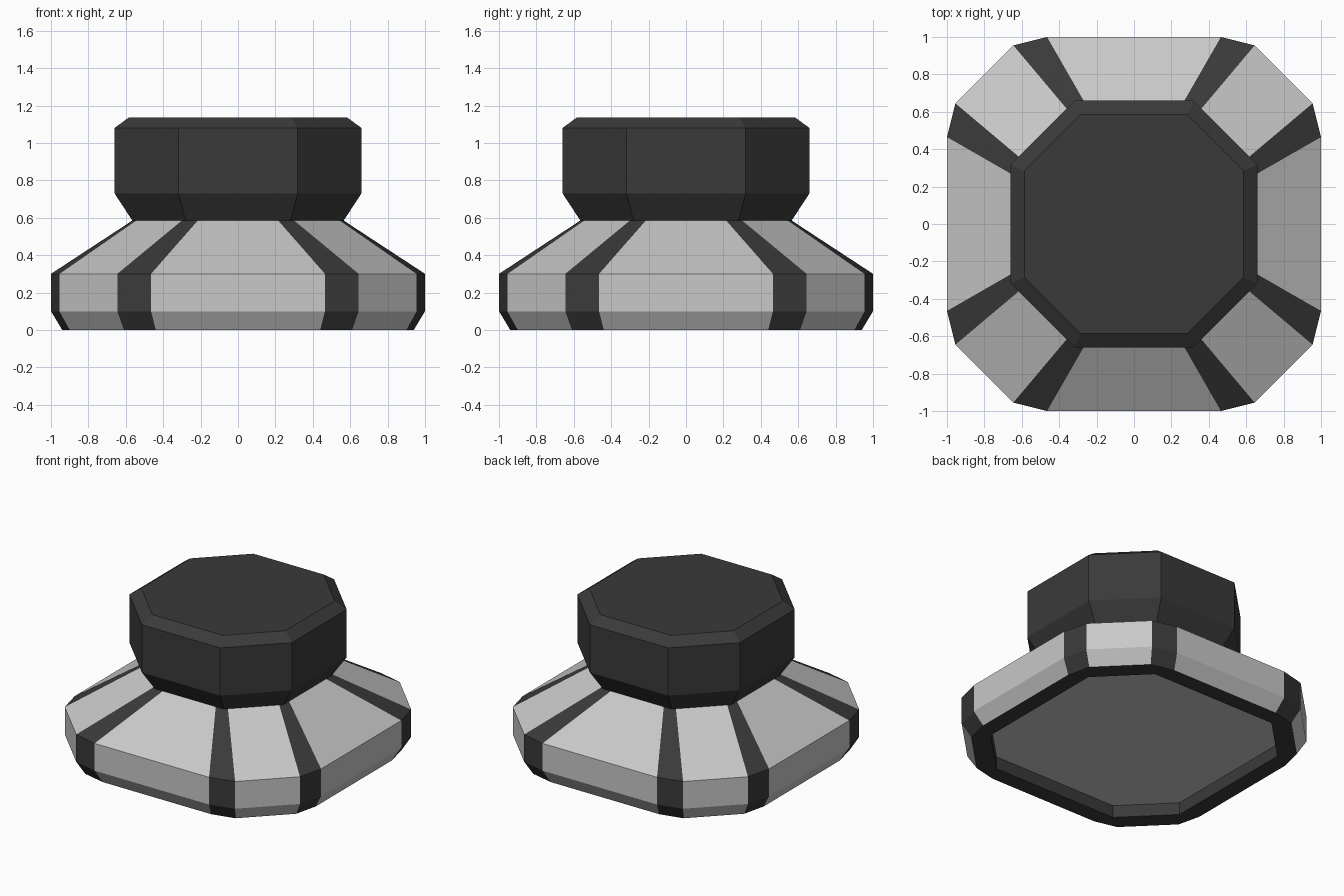
import bpy
import bmesh
from mathutils import Matrix, Vector

cube = bpy.data.objects.get("Cube")
if cube:
    bpy.data.objects.remove(cube, do_unlink=True)


def make_material(name, value):
    mat = bpy.data.materials.new(name)
    mat.use_nodes = True
    colour = (value, value, value, 1.0)
    mat.diffuse_color = colour
    mat.node_tree.nodes["Principled BSDF"].inputs["Base Color"].default_value = colour
    return mat


LIGHT, DARK = 0, 1
materials = [make_material("light grey", 0.58), make_material("charcoal", 0.042)]


def ring(z, flat, half, corner=None):
    """Four-fold outline: flat sides at distance flat, cut corners, optional strips between."""
    near, far = corner or (half, flat)
    quarter = [(flat, half), (far, near), (near, far), (half, flat)]
    points = []
    for k in range(4):
        turn = Matrix.Rotation(k * 1.5707963, 3, "Z")
        points += [turn @ Vector((x, y, z)) for x, y in quarter]
    return points


def loft(name, rings, striped=(), start_cap=None, end_cap=None):
    """Skin successive rings; striped bands alternate light panels and dark strips."""
    bm = bmesh.new()
    loops = [[bm.verts.new(p) for p in r] for r in rings]
    count = len(loops[0])
    for band, (low, high) in enumerate(zip(loops, loops[1:])):
        for i in range(count):
            j = (i + 1) % count
            face = bm.faces.new((low[i], low[j], high[j], high[i]))
            face.material_index = LIGHT if band in striped and i % 2 else DARK
    if start_cap is not None:
        bm.faces.new(loops[0][::-1]).material_index = start_cap
    if end_cap is not None:
        bm.faces.new(loops[-1]).material_index = end_cap
    # Plain octagon rings carry doubled points, merged here
    bmesh.ops.remove_doubles(bm, verts=bm.verts, dist=0.0005)
    mesh = bpy.data.meshes.new(name)
    bm.to_mesh(mesh)
    bm.free()
    for mat in materials:
        mesh.materials.append(mat)
    obj = bpy.data.objects.new(name, mesh)
    bpy.context.collection.objects.link(obj)
    return obj


# Flared base: recessed floor, cavity wall, underside rim, chamfer, wall, slope
loft("flared_base", [
    ring(0.09, 0.82, 0.505),
    ring(0.0, 0.82, 0.505),
    ring(0.0, 0.94, 0.44, (0.61, 0.90)),
    ring(0.1, 1.0, 0.465, (0.645, 0.955)),
    ring(0.3, 1.0, 0.465, (0.645, 0.955)),
    ring(0.585, 0.565, 0.215, (0.30, 0.545)),
], striped=(2, 3, 4), start_cap=LIGHT, end_cap=DARK)

# Octagonal knob with tapered neck and bevelled top
loft("knob", [
    ring(0.585, 0.565, 0.28),
    ring(0.73, 0.66, 0.318),
    ring(1.08, 0.66, 0.318),
    ring(1.135, 0.585, 0.285),
], end_cap=DARK)
